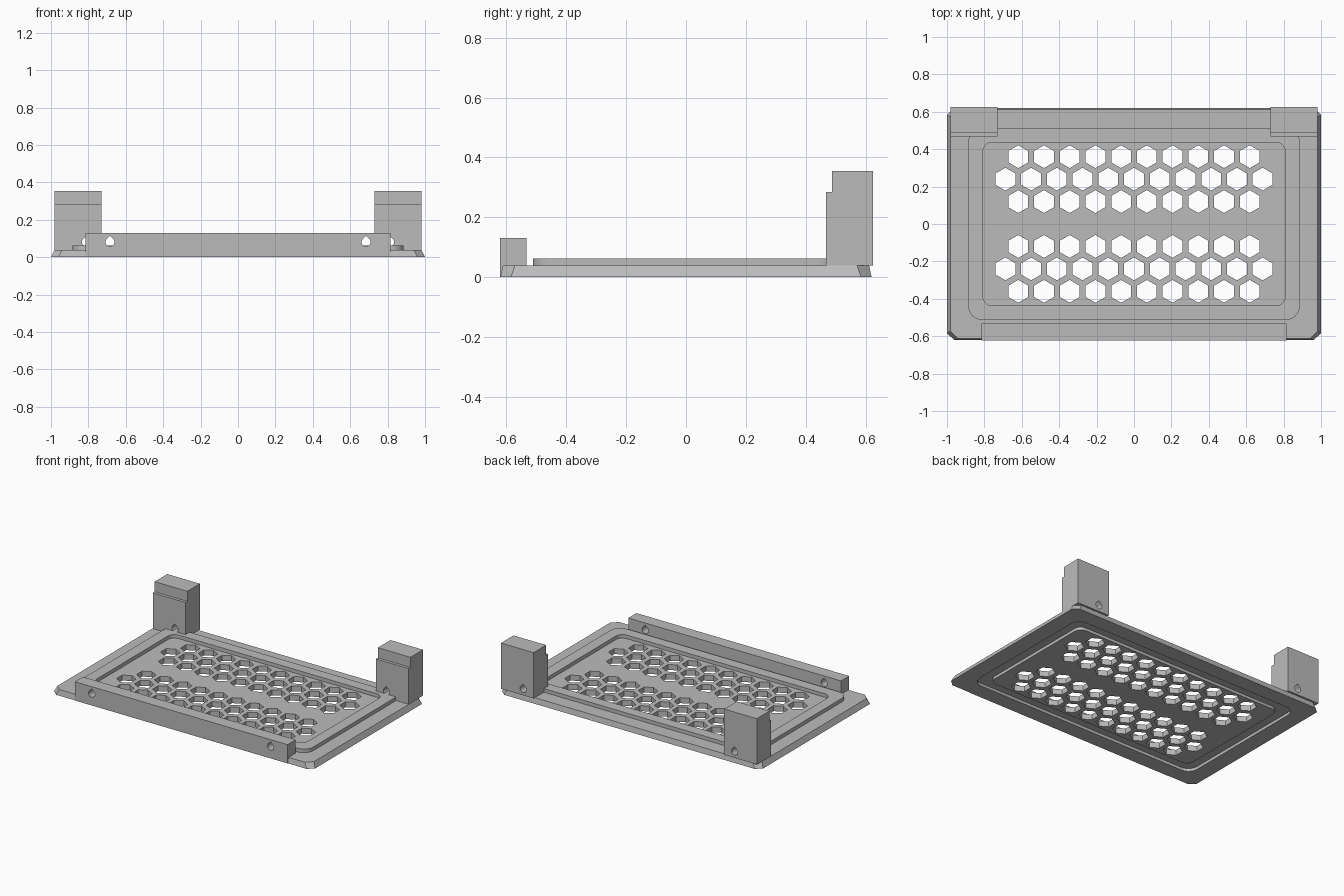
import bpy, bmesh, math

if "Cube" in bpy.data.objects:
    bpy.data.objects.remove(bpy.data.objects["Cube"])

grey = bpy.data.materials.new("mid grey")
grey.diffuse_color = (0.5, 0.5, 0.5, 1)
grey.use_nodes = True
grey.node_tree.nodes["Principled BSDF"].inputs["Base Color"].default_value = grey.diffuse_color


def add_loft(bm, lower, upper):
    """Closed solid between two matching outlines of 3D points."""
    a = [bm.verts.new(p) for p in lower]
    b = [bm.verts.new(p) for p in upper]
    bm.faces.new(a[::-1])
    bm.faces.new(b)
    n = len(a)
    for i in range(n):
        j = (i + 1) % n
        bm.faces.new((a[i], a[j], b[j], b[i]))


def finish(bm, name):
    bmesh.ops.recalc_face_normals(bm, faces=bm.faces)
    mesh = bpy.data.meshes.new(name)
    bm.to_mesh(mesh)
    bm.free()
    mesh.materials.append(grey)
    ob = bpy.data.objects.new(name, mesh)
    bpy.context.collection.objects.link(ob)
    return ob


def solid(name, lower, upper):
    bm = bmesh.new()
    add_loft(bm, lower, upper)
    return finish(bm, name)


def at_z(outline, z):
    return [(x, y, z) for x, y in outline]


def cut(target, cutter):
    mod = target.modifiers.new("cut", 'BOOLEAN')
    mod.operation, mod.solver, mod.object = 'DIFFERENCE', 'EXACT', cutter
    bpy.context.view_layer.objects.active = target
    bpy.ops.object.modifier_apply(modifier=mod.name)
    bpy.data.objects.remove(cutter)


def octagon(w, d, cx, cy):
    return [(w, -d + cy), (w, d - cy), (w - cx, d), (cx - w, d),
            (-w, d - cy), (-w, cy - d), (cx - w, -d), (w - cx, -d)]


def rounded(w, d, r, steps=8):
    pts = []
    for q, (sx, sy) in enumerate([(1, 1), (-1, 1), (-1, -1), (1, -1)]):
        for i in range(steps + 1):
            t = (q + i / steps) * math.pi / 2
            pts.append((sx * (w - r) + r * math.cos(t), sy * (d - r) + r * math.sin(t)))
    return pts


def ring(name, outer, inner, z0, z1):
    """Flat band between two outlines with equal point counts."""
    bm = bmesh.new()
    loops = [[bm.verts.new(p) for p in at_z(o, z)]
             for o, z in ((outer, z0), (outer, z1), (inner, z1), (inner, z0))]
    n = len(outer)
    for k in range(4):
        a, b = loops[k], loops[(k + 1) % 4]
        for i in range(n):
            j = (i + 1) % n
            bm.faces.new((a[i], a[j], b[j], b[i]))
    return finish(bm, name)


def teardrop(bm, x, z, y0, y1, r=0.024):
    """Pin hole with a pointed top, running along y."""
    pts = [(x + r * math.cos(t), z + r * math.sin(t))
           for t in (math.radians(135 + 270 * i / 18) for i in range(19))]
    pts.append((x, z + r * math.sqrt(2)))
    add_loft(bm, [(px, y0, pz) for px, pz in pts], [(px, y1, pz) for px, pz in pts])


# Base plate with sloped sides and clipped corners
plate = solid("base_plate", at_z(octagon(1.0, 0.62, 0.04, 0.035), 0),
              at_z(octagon(0.982, 0.612, 0.04, 0.04), 0.038))

# Hexagonal vents in two bands of three staggered rows
bm = bmesh.new()
for band in (-0.24, 0.24):
    for row, count in ((-0.12, 10), (0, 11), (0.12, 10)):
        for i in range(count):
            cx = (i - (count - 1) / 2) * 0.1375
            hexagon = [(cx + 0.061 * math.sin(k * math.pi / 3),
                        band + row + 0.061 * math.cos(k * math.pi / 3)) for k in range(6)]
            add_loft(bm, at_z(hexagon, -0.1), at_z(hexagon, 0.1))
cut(plate, finish(bm, "vent_cutter"))

# Groove underneath and matching raised rim on top
rim_outer, rim_inner = rounded(0.885, 0.512, 0.07), rounded(0.808, 0.437, 0.05)
cut(plate, ring("groove_cutter", rim_outer, rim_inner, -0.05, 0.02))
rim = ring("raised_rim", rim_outer, rim_inner, 0.038, 0.063)

# Front hinge bar with two pin holes
bar_outline = [(-0.815, -0.622), (0.815, -0.622), (0.815, -0.533), (-0.815, -0.533)]
bar = solid("front_bar", at_z(bar_outline, 0), at_z(bar_outline, 0.13))
bm = bmesh.new()
for s in (-1, 1):
    teardrop(bm, s * 0.685, 0.081, -0.8, -0.4)
cut(bar, finish(bm, "bar_hole_cutter"))

# Rear posts with a stepped front face and a pin hole near the foot
profile = [(0.467, 0.038), (0.625, 0.038), (0.625, 0.355), (0.488, 0.355),
           (0.488, 0.285), (0.467, 0.285)]
for s, side in ((-1, "left"), (1, "right")):
    post = solid(side + "_rear_post", [(s * 0.73, y, z) for y, z in profile],
                 [(s * 0.98, y, z) for y, z in profile])
    bm = bmesh.new()
    teardrop(bm, s * 0.81, 0.081, 0.3, 0.8)
    cut(post, finish(bm, "post_hole_cutter"))

# Soft shading on the round corners only
for ob in (plate, rim):
    bpy.ops.object.select_all(action='DESELECT')
    ob.select_set(True)
    bpy.context.view_layer.objects.active = ob
    bpy.ops.object.shade_smooth_by_angle(angle=math.radians(25))
